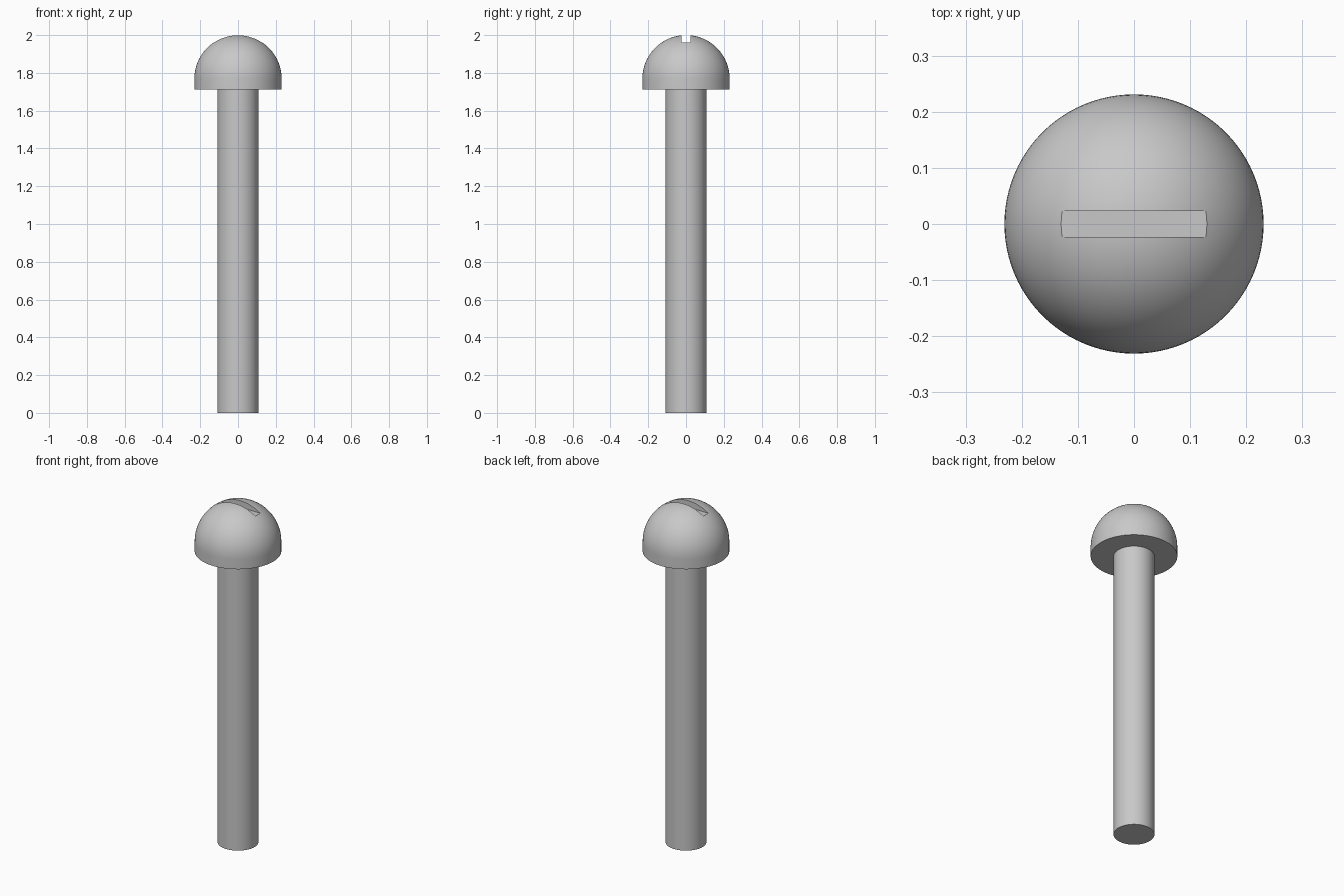
import bpy
import bmesh
from math import cos, sin, pi, radians
from mathutils import Vector

cube = bpy.data.objects.get("Cube")
if cube:
    bpy.data.objects.remove(cube, do_unlink=True)

SEGMENTS = 96
HEAD_R, SHAFT_R = 0.231, 0.109
HEAD_BASE, DOME_Z = 1.712, 1.769
SLOT_LENGTH, SLOT_WIDTH, SLOT_FLOOR = 0.26, 0.046, 1.96

steel = bpy.data.materials.new("grey_steel")
steel.use_nodes = True
colour = (0.58, 0.58, 0.58, 1)
steel.diffuse_color = colour
steel.node_tree.nodes["Principled BSDF"].inputs["Base Color"].default_value = colour


def lathe(name, profile):
    """Spin a radius/height profile around z."""
    bm = bmesh.new()
    verts = [bm.verts.new((r, 0, z)) for r, z in profile]
    edges = [bm.edges.new(pair) for pair in zip(verts, verts[1:])]
    bmesh.ops.spin(bm, geom=verts + edges, cent=(0, 0, 0), axis=(0, 0, 1),
                   angle=2 * pi, steps=SEGMENTS)
    bmesh.ops.remove_doubles(bm, verts=bm.verts, dist=1e-5)
    bmesh.ops.recalc_face_normals(bm, faces=bm.faces)
    mesh = bpy.data.meshes.new(name)
    bm.to_mesh(mesh)
    bm.free()
    mesh.materials.append(steel)
    obj = bpy.data.objects.new(name, mesh)
    bpy.context.collection.objects.link(obj)
    return obj


def activate(obj):
    bpy.ops.object.select_all(action="DESELECT")
    obj.select_set(True)
    bpy.context.view_layer.objects.active = obj


# Shaft, open at the top where it meets the head
shaft = lathe("shaft", [(0, 0), (SHAFT_R, 0), (SHAFT_R, HEAD_BASE + 0.02), (0, HEAD_BASE + 0.02)])

# Domed head with a short straight rim
steps = 24
arc = [(HEAD_R * cos(a), DOME_Z + HEAD_R * sin(a))
       for a in (pi / 2 * i / steps for i in range(steps))]
head = lathe("head", [(0, HEAD_BASE), (HEAD_R, HEAD_BASE)] + arc + [(0, DOME_Z + HEAD_R)])

# Driver slot cut across the dome
bpy.ops.mesh.primitive_cube_add(size=1, location=(0, 0, SLOT_FLOOR + 0.1))
cutter = bpy.context.object
cutter.name = "slot_cutter"
cutter.scale = Vector((SLOT_LENGTH + 0.1, SLOT_WIDTH, 0.2))
cutter.hide_render = True
activate(head)
cut = head.modifiers.new("slot", "BOOLEAN")
cut.operation = "DIFFERENCE"
cut.solver = "EXACT"
cut.object = cutter
bpy.ops.object.modifier_apply(modifier=cut.name)
bpy.data.objects.remove(cutter, do_unlink=True)

# Smooth round walls, crisp rims
for part in (shaft, head):
    activate(part)
    bpy.ops.object.shade_smooth_by_angle(angle=radians(30))
